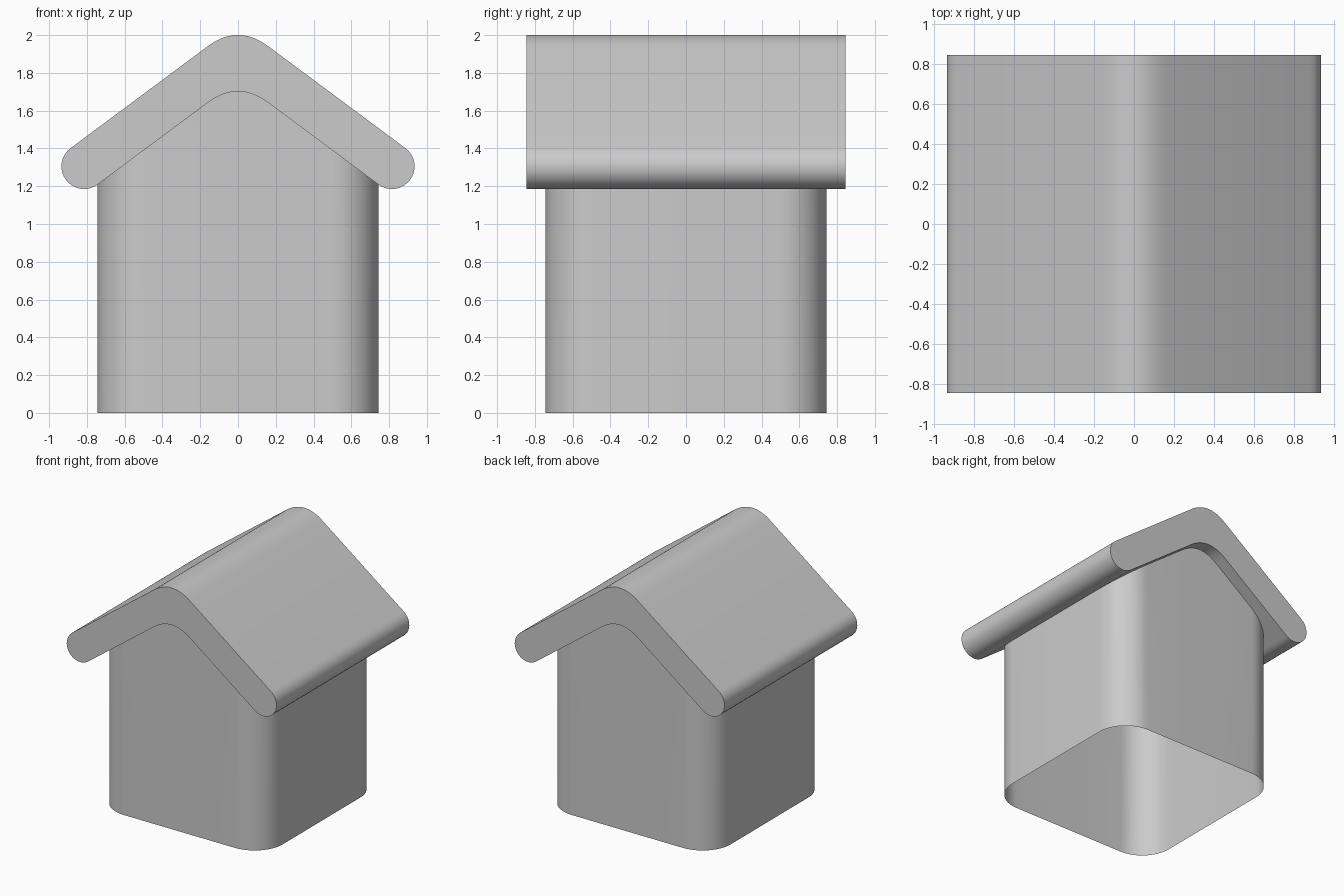
import bpy, bmesh, math

cube = bpy.data.objects.get("Cube")
if cube:
    bpy.data.objects.remove(cube, do_unlink=True)

SLOPE = 0.743        # pitch of the roof
BEND = 0.16          # half width of the rounded ridge
UNDER, OVER = 1.761, 2.06   # unrounded peaks of the two roof surfaces
EAVE_X, EAVE_Z, EAVE_R = 0.815, 1.305, 0.12
ROOF_Y = 0.845
WALL, CORNER = 0.745, 0.25

grey = bpy.data.materials.new("plain_grey")
grey.use_nodes = True
colour = (0.6, 0.6, 0.6, 1)
grey.diffuse_color = colour
grey.node_tree.nodes["Principled BSDF"].inputs["Base Color"].default_value = colour


def pitch(x, peak):
    """Height of a gable surface whose ridge is rounded."""
    a = abs(x)
    drop = a if a > BEND else BEND / 2 + a * a / (2 * BEND)
    return peak - SLOPE * drop


def finish(name, bm):
    bmesh.ops.recalc_face_normals(bm, faces=bm.faces[:])
    mesh = bpy.data.meshes.new(name)
    bm.to_mesh(mesh)
    bm.free()
    mesh.materials.append(grey)
    obj = bpy.data.objects.new(name, mesh)
    bpy.context.collection.objects.link(obj)
    bpy.ops.object.select_all(action='DESELECT')
    obj.select_set(True)
    bpy.context.view_layer.objects.active = obj
    bpy.ops.object.shade_smooth_by_angle(angle=math.radians(35))
    return obj


# Roof: bent slab with round eaves, extruded from front to back
ridge = [BEND * i / 8 for i in range(-8, 9)]
tilt = math.atan(SLOPE)
eave = [math.pi / 2 - tilt - math.pi * i / 16 for i in range(17)]
right = [(EAVE_X + EAVE_R * math.cos(a), EAVE_Z + EAVE_R * math.sin(a)) for a in eave]
left = [(-x, z) for x, z in reversed(right)]
profile = ([(x, pitch(x, OVER)) for x in ridge] + right
           + [(x, pitch(x, UNDER)) for x in reversed(ridge)] + left)
bm = bmesh.new()
end = bm.faces.new([bm.verts.new((x, -ROOF_Y, z)) for x, z in profile])
ext = bmesh.ops.extrude_face_region(bm, geom=[end], use_keep_orig=True)
moved = [v for v in ext["geom"] if isinstance(v, bmesh.types.BMVert)]
bmesh.ops.translate(bm, verts=moved, vec=(0, 2 * ROOF_Y, 0))
finish("roof", bm)

# Walls: open rounded-square shell whose top follows the roof underside
flat = WALL - CORNER
outline = []
for quarter in range(4):
    start = quarter * math.pi / 2
    sx = 1 if quarter in (0, 3) else -1
    sy = 1 if quarter < 2 else -1
    for i in range(13):
        a = start + math.pi / 2 * i / 12
        outline.append((sx * flat + CORNER * math.cos(a), sy * flat + CORNER * math.sin(a)))
    # gable sides need points under the rounded ridge
    if quarter == 0:
        outline += [(-x, WALL) for x in ridge]
    elif quarter == 2:
        outline += [(x, -WALL) for x in ridge]
bm = bmesh.new()
low = [bm.verts.new((x, y, 0)) for x, y in outline]
high = [bm.verts.new((x, y, pitch(x, UNDER) + 0.02)) for x, y in outline]
for i in range(len(outline)):
    j = (i + 1) % len(outline)
    bm.faces.new((low[i], low[j], high[j], high[i]))
finish("walls", bm)
